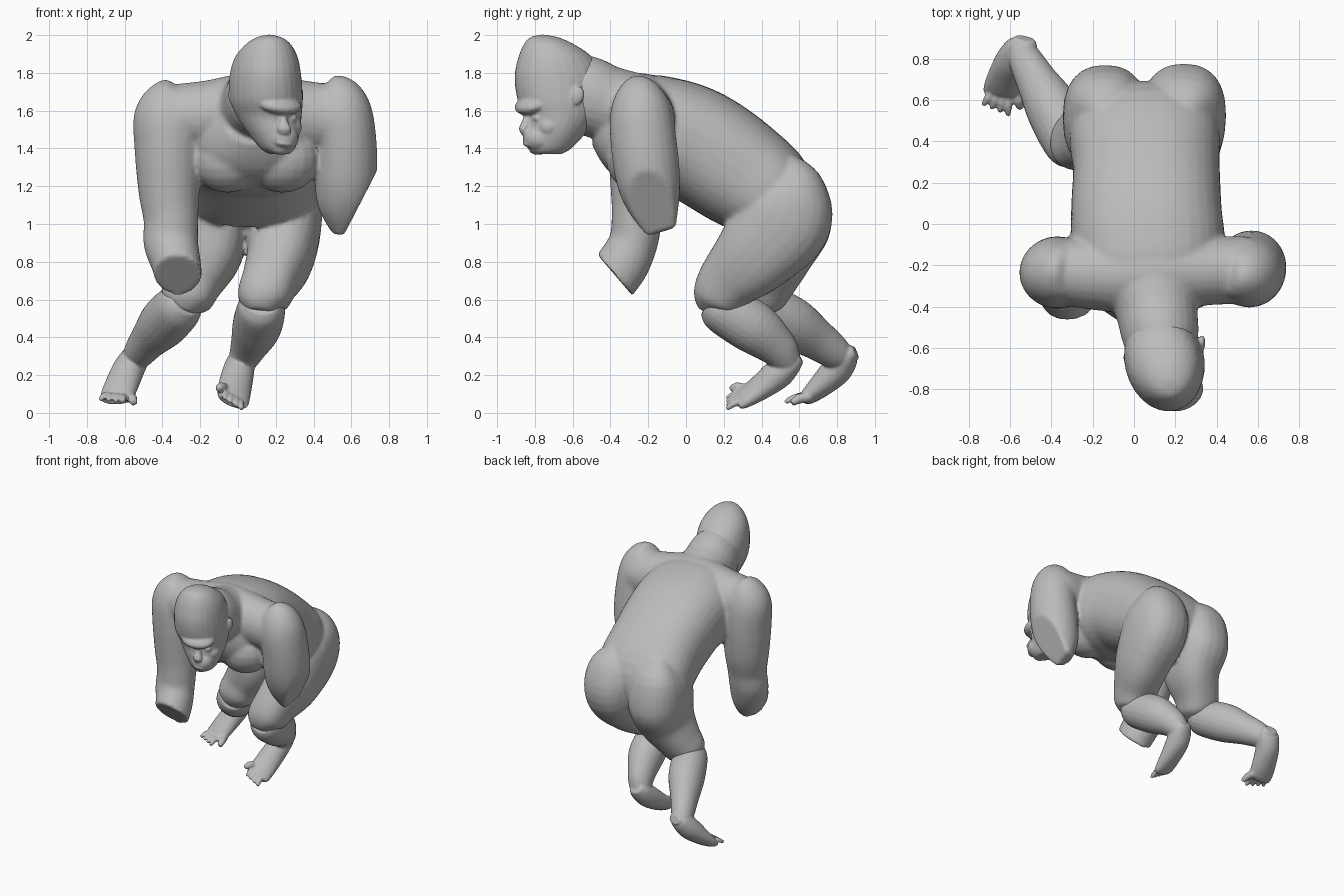
import bpy, bmesh, math
from mathutils import Vector, Matrix

if "Cube" in bpy.data.objects:
    bpy.data.objects.remove(bpy.data.objects["Cube"])

grey = bpy.data.materials.new("plain grey")
grey.use_nodes = True
grey.diffuse_color = (0.5, 0.5, 0.5, 1)
grey.node_tree.nodes["Principled BSDF"].inputs["Base Color"].default_value = (0.5, 0.5, 0.5, 1)


def finish(name, bm):
    """Turn a bmesh into an object."""
    bmesh.ops.recalc_face_normals(bm, faces=bm.faces[:])
    me = bpy.data.meshes.new(name)
    bm.to_mesh(me)
    bm.free()
    ob = bpy.data.objects.new(name, me)
    bpy.context.collection.objects.link(ob)
    me.materials.append(grey)
    return ob


def spline(rows, steps):
    """Catmull-Rom through rows of numbers."""
    out = []
    n = len(rows)
    for i in range(n - 1):
        p0, p1, p2, p3 = (rows[max(0, min(n - 1, k))] for k in (i - 1, i, i + 1, i + 2))
        for s in range(steps):
            t = s / steps
            out.append([0.5 * (2 * b + (c - a) * t + (2 * a - 5 * b + 4 * c - d) * t * t
                               + (3 * b - a - 3 * c + d) * t ** 3)
                        for a, b, c, d in zip(p0, p1, p2, p3)])
    return out + [list(rows[-1])]


def loft(name, rows, side=(1, 0, 0), sides=24, steps=5, cut=None, flat=False, power=1.0):
    """Rounded tube; each row is x, y, z, half width along side, half depth.
    flat keeps the sections horizontal; cut = (point, normal) slices the end off;
    power below 1 makes the sections boxier."""
    bm = bmesh.new()
    pts = spline(rows, steps)
    rings = []
    for i, p in enumerate(pts):
        a, b = pts[max(i - 1, 0)], pts[min(i + 1, len(pts) - 1)]
        t = Vector((0, 0, 1)) if flat else (Vector(b[:3]) - Vector(a[:3])).normalized()
        u = Vector(side)
        u = (u - t * u.dot(t)).normalized()
        v = t.cross(u)
        ring = []
        for k in range(sides):
            c, s = (math.copysign(abs(f) ** power, f) for f in
                    (math.cos(2 * math.pi * k / sides), math.sin(2 * math.pi * k / sides)))
            ring.append(bm.verts.new(Vector(p[:3]) + u * max(p[3], 0.004) * c + v * max(p[4], 0.004) * s))
        rings.append(ring)
    for r, s in zip(rings, rings[1:]):
        for k in range(sides):
            j = (k + 1) % sides
            bm.faces.new((r[k], r[j], s[j], s[k]))
    bm.faces.new(rings[0])
    bm.faces.new(rings[-1])
    if cut:
        geom = bm.verts[:] + bm.edges[:] + bm.faces[:]
        bmesh.ops.bisect_plane(bm, geom=geom, plane_co=cut[0], plane_no=cut[1], clear_outer=True)
        bmesh.ops.holes_fill(bm, edges=[e for e in bm.edges if e.is_boundary], sides=0)
    return finish(name, bm)


def blob(name, loc, radii, rot=(0, 0, 0), seg=20):
    """Ellipsoid, rot in degrees."""
    bm = bmesh.new()
    bmesh.ops.create_uvsphere(bm, u_segments=seg, v_segments=seg // 2, radius=1)
    m = Matrix.Translation(loc)
    for ang, ax in zip(reversed(rot), "ZYX"):
        m = m @ Matrix.Rotation(math.radians(ang), 4, ax)
    bm.transform(m @ Matrix.Diagonal((*radii, 1)))
    return finish(name, bm)


def fuse(name, parts, voxel, rounds):
    """Merge overlapping parts into one continuous skin."""
    bpy.ops.object.select_all(action='DESELECT')
    for ob in parts:
        ob.select_set(True)
    bpy.context.view_layer.objects.active = parts[0]
    bpy.ops.object.join()
    parts[0].name = name
    skin = parts[0].modifiers.new("skin", 'REMESH')
    skin.mode = 'VOXEL'
    skin.voxel_size = voxel
    soft = parts[0].modifiers.new("soften", 'SMOOTH')
    soft.factor = 0.5
    soft.iterations = rounds
    for mod in ("skin", "soften"):
        bpy.ops.object.modifier_apply(modifier=mod)
    bpy.ops.object.shade_smooth_by_angle(angle=math.radians(40))


# Torso, from the neck base down to the crotch
body = [loft("torso", [
    (0.09, -0.43, 1.58, 0.17, 0.17), (0.08, -0.29, 1.52, 0.32, 0.28),
    (0.07, -0.12, 1.47, 0.37, 0.31), (0.06, 0.06, 1.415, 0.365, 0.305),
    (0.06, 0.27, 1.28, 0.355, 0.295), (0.05, 0.44, 1.15, 0.36, 0.26),
    (0.05, 0.48, 1.01, 0.28, 0.19), (0.05, 0.47, 0.92, 0.12, 0.12),
    (0.05, 0.46, 0.87, 0.04, 0.05)], sides=36, power=0.85)]

# Shoulder bridge running across the body
body.append(loft("shoulder_girdle", [
    (-0.50, -0.22, 1.55, 0.10, 0.10), (-0.40, -0.23, 1.56, 0.15, 0.165),
    (-0.16, -0.24, 1.575, 0.18, 0.185), (0.08, -0.24, 1.59, 0.20, 0.21),
    (0.34, -0.23, 1.575, 0.165, 0.185), (0.56, -0.22, 1.55, 0.16, 0.17),
    (0.66, -0.21, 1.53, 0.10, 0.10)], side=(0, 1, 0)))

# Chest muscles
for s in (1, -1):
    body.append(blob("chest_muscle", (0.09 + s * 0.145, -0.25, 1.35), (0.20, 0.175, 0.185)))

# Arms, both sliced off at the end
body.append(loft("right_arm", [
    (-0.33, -0.23, 1.735, 0.03, 0.03), (-0.345, -0.23, 1.705, 0.11, 0.11),
    (-0.37, -0.235, 1.58, 0.178, 0.165), (-0.37, -0.235, 1.40, 0.178, 0.175),
    (-0.365, -0.24, 1.18, 0.163, 0.16), (-0.355, -0.26, 1.02, 0.145, 0.135),
    (-0.355, -0.28, 0.90, 0.145, 0.13), (-0.325, -0.34, 0.78, 0.13, 0.14),
    (-0.305, -0.45, 0.64, 0.12, 0.14)], cut=((-0.3, -0.39, 0.745), (0, -0.76, -0.65))))
body.append(loft("left_arm", [
    (0.47, -0.25, 1.745, 0.03, 0.03), (0.49, -0.25, 1.72, 0.11, 0.10),
    (0.54, -0.24, 1.61, 0.16, 0.16), (0.57, -0.225, 1.44, 0.163, 0.175),
    (0.57, -0.20, 1.24, 0.165, 0.17), (0.56, -0.17, 1.10, 0.14, 0.14),
    (0.565, -0.13, 0.96, 0.07, 0.08)], cut=((0.65, -0.2, 1.115), (0.89, 0, -0.46))))

# Neck
body.append(loft("neck", [
    (0.15, -0.66, 1.69, 0.15, 0.18), (0.13, -0.55, 1.685, 0.185, 0.21),
    (0.11, -0.42, 1.64, 0.20, 0.20), (0.09, -0.28, 1.60, 0.24, 0.20),
    (0.08, -0.12, 1.56, 0.24, 0.19)]))

# Skull and face, turned a little to its left
yaw = 14
turn = Vector((math.cos(math.radians(yaw)), math.sin(math.radians(yaw)), 0))
head = [loft("skull", [
    (0.22, -0.73, 1.37, 0.05, 0.07), (0.21, -0.72, 1.40, 0.09, 0.115),
    (0.19, -0.69, 1.48, 0.135, 0.16), (0.165, -0.66, 1.57, 0.17, 0.195),
    (0.15, -0.66, 1.66, 0.19, 0.235), (0.145, -0.67, 1.78, 0.187, 0.24),
    (0.15, -0.69, 1.88, 0.165, 0.20), (0.16, -0.725, 1.95, 0.12, 0.135),
    (0.165, -0.75, 1.988, 0.065, 0.075), (0.165, -0.76, 2.003, 0.004, 0.004)],
    side=turn, sides=28, flat=True)]
head += [blob("brow", (0.215, -0.81, 1.635), (0.125, 0.10, 0.05), (18, 6, yaw)),
         blob("muzzle", (0.235, -0.775, 1.455), (0.085, 0.09, 0.075), (0, 6, yaw)),
         blob("lip", (0.245, -0.835, 1.425), (0.05, 0.03, 0.016), (0, 6, yaw), 12),
         blob("chin", (0.225, -0.785, 1.40), (0.055, 0.05, 0.035), (0, 0, yaw), 12),
         loft("nose", [
             (0.235, -0.83, 1.585, 0.02, 0.025), (0.242, -0.845, 1.535, 0.025, 0.026),
             (0.245, -0.86, 1.50, 0.04, 0.027), (0.245, -0.85, 1.475, 0.025, 0.014)],
             sides=8, steps=2)]
for s in (1, -1):
    for part, base, off, radii, rot in (
            ("cheek", (0.205, -0.74, 1.515), 0.075, (0.06, 0.065, 0.06), (0, 0, yaw)),
            ("eye", (0.228, -0.805, 1.56), 0.06, (0.026, 0.02, 0.016), (0, 0, yaw)),
            ("ear", (0.15, -0.62, 1.68), 0.185, (0.016, 0.036, 0.05), (-15, 0, yaw - s * 14))):
        head.append(blob(part, Vector(base) + turn * s * off, radii, rot))
fuse("head", head, 0.008, 3)

# Legs: shared cross-sections, separate joint positions
thigh_size = [(0.07, 0.07), (0.18, 0.19), (0.205, 0.26), (0.18, 0.22),
              (0.15, 0.165), (0.135, 0.13), (0.07, 0.07)]
shin_size = [(0.09, 0.08), (0.125, 0.125), (0.13, 0.14), (0.10, 0.11), (0.08, 0.085), (0.06, 0.05)]
foot_size = [(0.05, 0.035), (0.075, 0.06), (0.085, 0.08), (0.09, 0.065), (0.09, 0.045), (0.08, 0.03)]
legs = {
    "left": dict(
        thigh=[(0.23, 0.50, 1.34), (0.24, 0.545, 1.20), (0.24, 0.515, 1.03), (0.225, 0.365, 0.84),
               (0.17, 0.225, 0.70), (0.13, 0.16, 0.60), (0.12, 0.135, 0.53)],
        shin=[(0.13, 0.12, 0.59), (0.125, 0.18, 0.555), (0.10, 0.345, 0.46),
              (0.06, 0.47, 0.36), (0.03, 0.53, 0.29), (0.01, 0.57, 0.25)],
        foot=[(0.02, 0.60, 0.30), (0.015, 0.56, 0.27), (0.0, 0.49, 0.21),
              (-0.015, 0.40, 0.14), (-0.025, 0.31, 0.08), (-0.025, 0.27, 0.06)],
        toes=((0.02, 0.215, 0.02), (-0.075, 0.215, 0.075)), big=(-0.105, 0.235, 0.125), roll=0.5),
    "right": dict(
        thigh=[(-0.13, 0.50, 1.34), (-0.14, 0.545, 1.20), (-0.14, 0.515, 1.03), (-0.155, 0.46, 0.85),
               (-0.23, 0.42, 0.70), (-0.28, 0.38, 0.60), (-0.30, 0.36, 0.53)],
        shin=[(-0.27, 0.33, 0.59), (-0.31, 0.39, 0.56), (-0.39, 0.55, 0.48),
              (-0.47, 0.69, 0.39), (-0.53, 0.80, 0.31), (-0.56, 0.84, 0.27)],
        foot=[(-0.53, 0.90, 0.32), (-0.54, 0.86, 0.30), (-0.58, 0.80, 0.23),
              (-0.615, 0.72, 0.15), (-0.64, 0.65, 0.09), (-0.645, 0.62, 0.075)],
        toes=((-0.73, 0.575, 0.07), (-0.61, 0.525, 0.055)), big=(-0.55, 0.56, 0.05), roll=-0.1),
}
for label, leg in legs.items():
    def section(part, size, side=(1, 0, 0), power=1.0):
        return loft(part, [(*p, *r) for p, r in zip(leg[part], size)], side=side, power=power)
    body.append(section("thigh", thigh_size, power=0.85))
    lower = [section("shin", shin_size), section("foot", foot_size, (1, 0, -leg["roll"]))]
    # Four small toes in a row, and a splayed big toe
    first, last = (Vector(p) for p in leg["toes"])
    ball = Vector(leg["foot"][4])
    tips = [first.lerp(last, k / 3) for k in range(4)] + [Vector(leg["big"])]
    centre = first.lerp(last, 0.5)
    for k, tip in enumerate(tips):
        root = ball + (tip - centre) * 0.55
        mid = root.lerp(tip, 0.6) + Vector((0, 0, 0.012))
        r = 0.028 if k == 4 else 0.02
        lower.append(loft("toe", [(*root, r, r), (*mid, r, r), (*tip, r * 0.6, r * 0.6)],
                          sides=8, steps=2))
    fuse(label + "_lower_leg", lower, 0.008, 3)

fuse("body", body, 0.013, 6)
